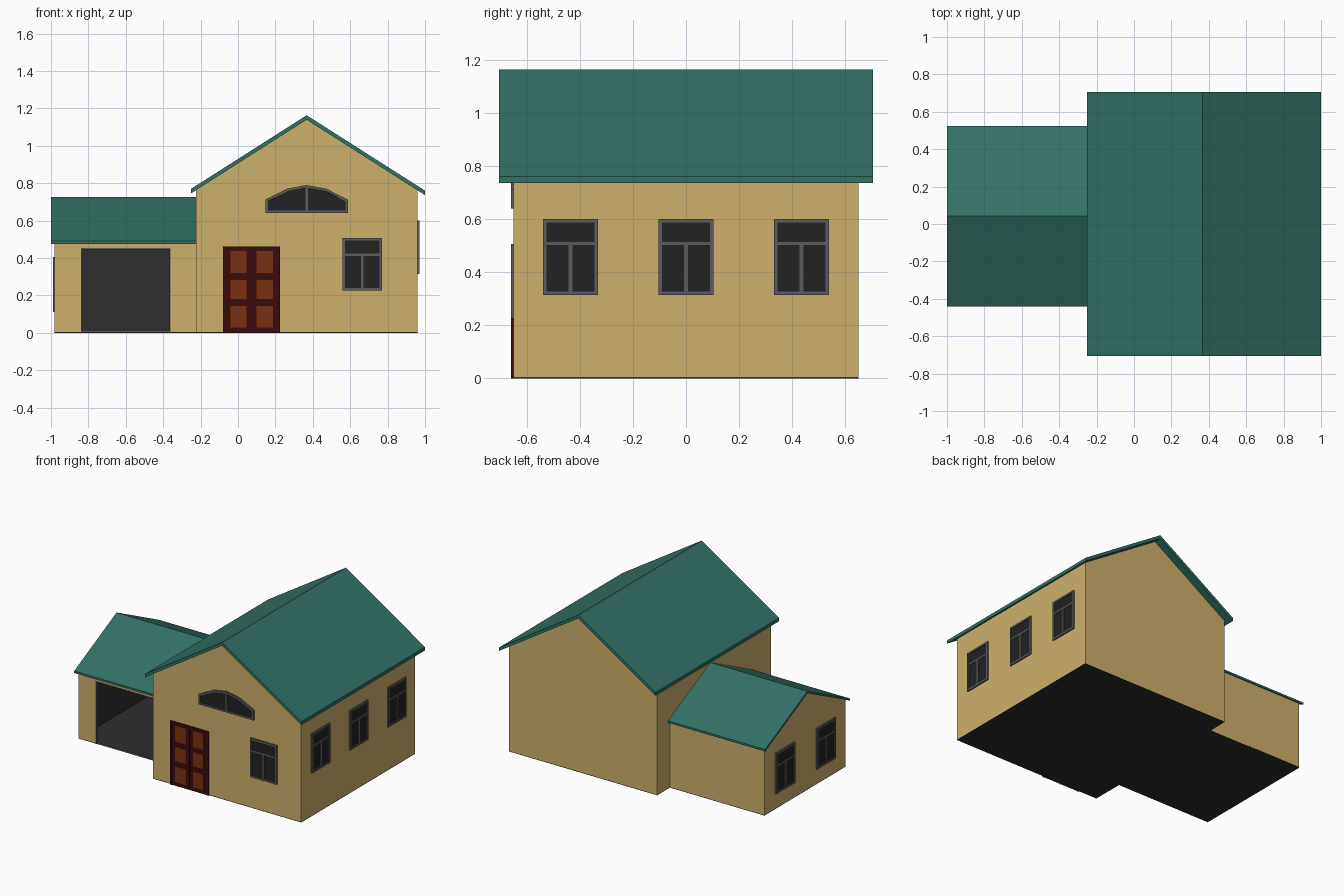
import bpy, bmesh, math
from mathutils import Matrix, Vector

if "Cube" in bpy.data.objects:
    bpy.data.objects.remove(bpy.data.objects["Cube"])


def material(name, *rgb):
    m = bpy.data.materials.new(name)
    lin = [((c / 255 + 0.055) / 1.055) ** 2.4 for c in rgb]
    m.diffuse_color = (*lin, 1)
    m.use_nodes = True
    m.node_tree.nodes["Principled BSDF"].inputs["Base Color"].default_value = m.diffuse_color
    return m


WALL = material("wall", 206, 177, 108)
ROOF = material("roof", 50, 113, 101)
DARK = material("dark", 46, 46, 46)
GLASS = material("glass", 34, 34, 35)
FRAME = material("frame", 92, 92, 94)
DOOR = material("door_wood", 58, 12, 14)
PANEL = material("door_panel", 122, 48, 16)


def add_prism(bm, pts, axis, lo, hi, index=0):
    """Extrude a 2D outline (x,z), (y,z) or (x,y) between two positions on axis."""
    def place(p, d):
        return {"x": (d, p[0], p[1]), "y": (p[0], d, p[1]), "z": (p[0], p[1], d)}[axis]
    a = [bm.verts.new(place(p, lo)) for p in pts]
    b = [bm.verts.new(place(p, hi)) for p in pts]
    n = len(pts)
    faces = [bm.faces.new(a), bm.faces.new(b)]
    faces += [bm.faces.new((a[i], a[(i + 1) % n], b[(i + 1) % n], b[i])) for i in range(n)]
    for f in faces:
        f.material_index = index
    bmesh.ops.recalc_face_normals(bm, faces=faces)
    return faces


def rect(u0, u1, v0, v1):
    return [(u0, v0), (u1, v0), (u1, v1), (u0, v1)]


def finish(bm, name, mats):
    me = bpy.data.meshes.new(name)
    bm.to_mesh(me)
    bm.free()
    for m in mats:
        me.materials.append(m)
    ob = bpy.data.objects.new(name, me)
    bpy.context.collection.objects.link(ob)
    return ob


def prism(name, pts, axis, lo, hi, mats, index=0):
    bm = bmesh.new()
    add_prism(bm, pts, axis, lo, hi, index)
    return finish(bm, name, mats)


def gable(lo, hi, mid, apex, slope, base):
    """Pentagon wall profile under a pitched roof."""
    return [(lo, base), (hi, base), (hi, apex - slope * (hi - mid)),
            (mid, apex), (lo, apex - slope * (mid - lo))]


def chevron(lo, hi, mid, apex, slope, t):
    """Pitched roof slab profile with vertical thickness t."""
    top = [(lo, apex - slope * (mid - lo)), (mid, apex), (hi, apex - slope * (hi - mid))]
    return top + [(u, v - t) for u, v in reversed(top)]


def window(name, outline, bars, loc, turn=0):
    """Framed pane facing -y, then turned about z and moved onto its wall."""
    bm = bmesh.new()
    pane = add_prism(bm, outline, "y", -0.010, 0.002)[0]
    bmesh.ops.inset_region(bm, faces=[pane], thickness=0.013, use_even_offset=True)
    pane.material_index = 1
    # recess the glass behind the frame
    inner = bmesh.ops.inset_region(bm, faces=[pane], thickness=0.0005, use_even_offset=True)
    for f in inner["faces"]:
        f.material_index = 0
    bmesh.ops.translate(bm, verts=pane.verts, vec=(0, 0.005, 0))
    for b in bars:
        add_prism(bm, rect(*b), "y", -0.009, -0.003)
    ob = finish(bm, name, [FRAME, GLASS])
    ob.matrix_world = Matrix.Translation(Vector(loc)) @ Matrix.Rotation(math.radians(turn), 4, "Z")
    return ob


def sash_window(name, w, h, loc, turn=0):
    """Rectangular window with a transom and a lower mullion."""
    t = 0.68 * h
    bars = [(-w / 2 + 0.01, w / 2 - 0.01, t - 0.006, t + 0.006),
            (-0.007, 0.007, 0.01, t)]
    window(name, rect(-w / 2, w / 2, 0, h), bars, loc, turn)


# main house
RIDGE = 0.367
prism("house_walls", gable(-0.225, 0.96, RIDGE, 1.139, 0.637, 0.004), "y", -0.65, 0.65, [WALL])
prism("house_roof", chevron(-0.25, 1.0, RIDGE, 1.163, 0.637, 0.024), "y", -0.705, 0.705, [ROOF])
prism("house_floor", rect(-0.225, 0.96, -0.65, 0.65), "z", 0, 0.004, [DARK])

# garage: hollow shell with an open front and dark interior
GR = 0.043
garage = prism("garage_walls", gable(-0.42, 0.505, GR, 0.712, 0.491, 0.004), "x",
               -0.98, -0.225, [WALL, DARK])
cutters = [
    prism("cavity_cutter", gable(-0.41, 0.495, GR, 0.700, 0.491, 0.008), "x",
          -0.97, -0.235, [WALL, DARK], 1),
    prism("opening_cutter", rect(-0.84, -0.36, 0.008, 0.45), "y", -0.5, -0.3, [WALL, DARK], 1),
]
bpy.context.view_layer.objects.active = garage
for c in cutters:
    c.hide_render = True
    mod = garage.modifiers.new("cut", "BOOLEAN")
    mod.operation, mod.solver, mod.object = "DIFFERENCE", "EXACT", c
    bpy.ops.object.modifier_apply(modifier=mod.name)
for c in cutters:
    bpy.data.objects.remove(c)
prism("garage_floor", rect(-0.98, -0.225, -0.42, 0.505), "z", 0, 0.0085, [DARK])
prism("garage_roof", chevron(-0.44, 0.525, GR, 0.727, 0.491, 0.015), "x", -1.0, -0.225, [ROOF])
prism("garage_opening_frame",
      [(-0.84, 0), (-0.84, 0.452), (-0.36, 0.452), (-0.36, 0), (-0.367, 0),
       (-0.367, 0.445), (-0.833, 0.445), (-0.833, 0)], "y", -0.423, -0.408, [FRAME])

# windows
for i, y in enumerate((-0.435, 0, 0.435)):
    sash_window(f"right_window_{i + 1}", 0.207, 0.286, (0.96, y, 0.314), 90)
for i, y in enumerate((-0.19, 0.275)):
    sash_window(f"garage_window_{i + 1}", 0.215, 0.295, (-0.98, y, 0.11), -90)
sash_window("front_window", 0.212, 0.282, (0.664, -0.65, 0.225))

half = [(0.22, 0), (0.22, 0.072), (0.105, 0.13)]
arch = half + [(0, 0.15)] + [(-u, v) for u, v in reversed(half)]
window("arched_window", arch, [(-0.007, 0.007, 0.01, 0.14)], (RIDGE, -0.65, 0.64))

# double door with six panels
bm = bmesh.new()
add_prism(bm, rect(-0.08, 0.225, 0, 0.46), "y", -0.656, -0.648)
for u0, u1, v0, v1 in ((-0.08, -0.068, 0, 0.46), (0.213, 0.225, 0, 0.46),
                       (-0.068, 0.213, 0.448, 0.46), (0.069, 0.076, 0, 0.448)):
    add_prism(bm, rect(u0, u1, v0, v1), "y", -0.660, -0.654)
for u in (-0.041, 0.1):
    for v0, v1 in ((0.028, 0.142), (0.180, 0.283), (0.320, 0.436)):
        add_prism(bm, rect(u, u + 0.086, v0, v1), "y", -0.658, -0.654, 1)
finish(bm, "front_door", [DOOR, PANEL])
